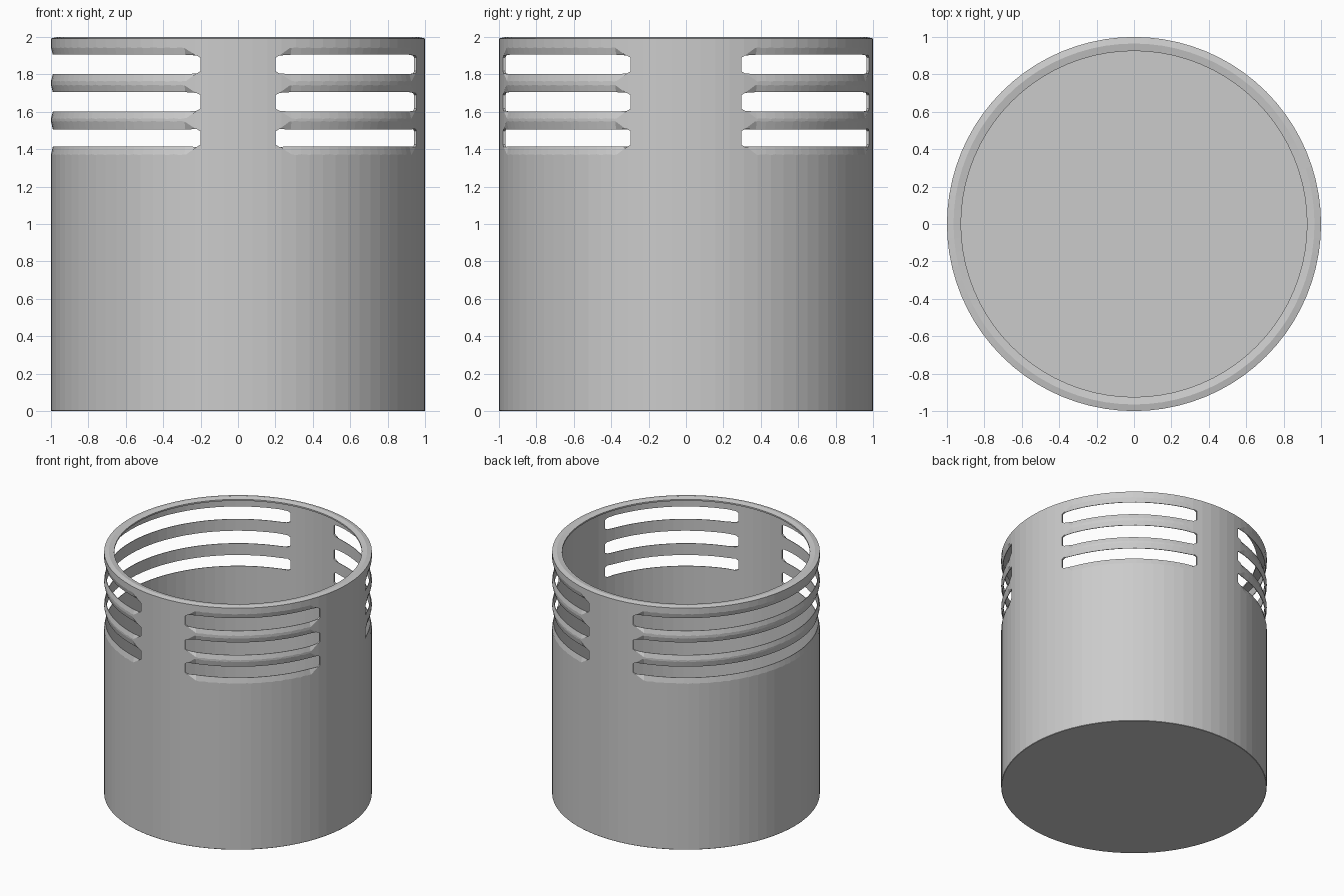
import bpy, bmesh
from math import sin, cos, radians

if "Cube" in bpy.data.objects:
    bpy.data.objects.remove(bpy.data.objects["Cube"])

SIDES = 80
R_OUT, R_LIP, R_IN = 1.0, 0.99, 0.986


def new_object(name, bm):
    bmesh.ops.recalc_face_normals(bm, faces=bm.faces)
    mesh = bpy.data.meshes.new(name)
    bm.to_mesh(mesh)
    bm.free()
    obj = bpy.data.objects.new(name, mesh)
    bpy.context.collection.objects.link(obj)
    return obj


def lathe(name, profile):
    """Closed solid of revolution around z, capped at both profile ends."""
    bm = bmesh.new()
    rings = [[bm.verts.new((r * cos(radians(360 * i / SIDES)),
                            r * sin(radians(360 * i / SIDES)), z))
              for i in range(SIDES)] for r, z in profile]
    for a, b in zip(rings, rings[1:]):
        for i in range(SIDES):
            j = (i + 1) % SIDES
            bm.faces.new((a[i], a[j], b[j], b[i]))
    bm.faces.new(rings[0])
    bm.faces.new(rings[-1])
    return new_object(name, bm)


def add_slot(bm, z, half, start, end):
    """Curved slot with a shallow flared lip and clipped ends."""
    n = round((end - start) / 3.75)
    tip = [(0, 0.036, 0.036), (1.2, 0.048, 0.048)]
    mids = [(start + 5 + (end - start - 10) * k / n, 0.09, half) for k in range(n + 1)]
    stations = ([(start + d, a, b) for d, a, b in tip] + mids
                + [(end - d, a, b) for d, a, b in reversed(tip)])
    sections = []
    for ang, h_out, h_lip in stations:
        # reach slightly past both wall surfaces
        h_far = h_out + (h_out - h_lip) * 0.1
        side = [(R_OUT + 0.001, h_far), (R_LIP, h_lip), (0.96, h_lip)]
        loop = [(r, -h) for r, h in side] + side[::-1]
        c, s = cos(radians(ang)), sin(radians(ang))
        sections.append([bm.verts.new((r * c, r * s, z + h)) for r, h in loop])
    for p, q in zip(sections, sections[1:]):
        for i in range(6):
            j = (i + 1) % 6
            bm.faces.new((p[i], p[j], q[j], q[i]))
    bm.faces.new(sections[0])
    bm.faces.new(sections[-1])


# Cup body: thin wall and floor, with an inward crowned rim
cup = lathe("vented_cup", [
    (0.997, 0), (R_OUT, 0.003), (R_OUT, 1.992), (0.965, 2.0),
    (0.925, 1.992), (0.925, 1.98), (R_IN, 1.975), (R_IN, 0.01)])

# Slots: two short ones on the right, one long one around the left
bm = bmesh.new()
for z, half in ((1.853, 0.052), (1.653, 0.052), (1.46, 0.045)):
    for start, end in ((17.2, 78.4), (-78.4, -17.2), (101.6, 258.4)):
        add_slot(bm, z, half, start, end)
cutter = new_object("slot_cutter", bm)
cutter.hide_render = True

# Cut the slots, then discard the helper
mod = cup.modifiers.new("slots", 'BOOLEAN')
mod.operation = 'DIFFERENCE'
mod.solver = 'EXACT'
mod.object = cutter
bpy.context.view_layer.objects.active = cup
cup.select_set(True)
bpy.ops.object.modifier_apply(modifier=mod.name)
bpy.data.objects.remove(cutter)
